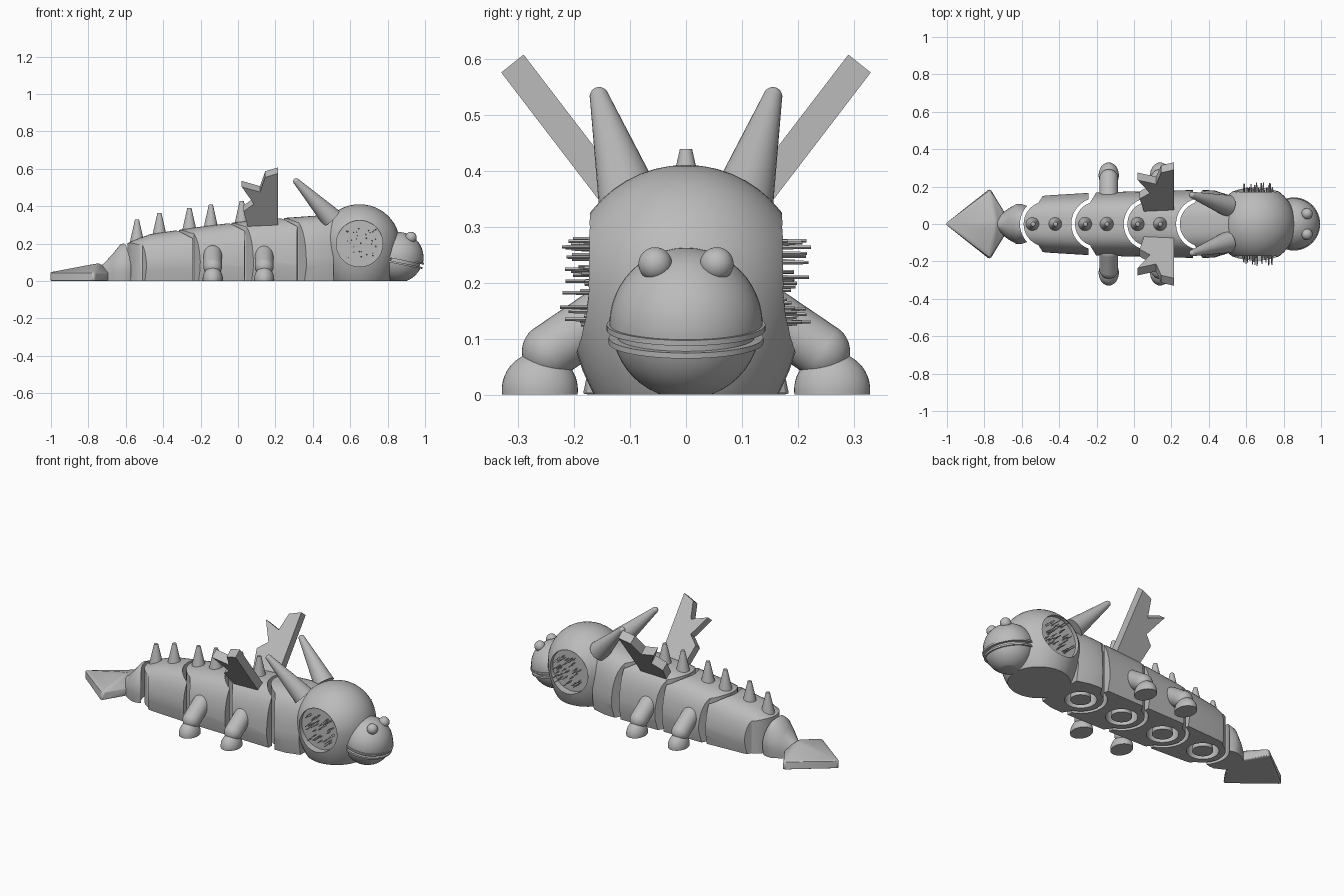
import bpy, bmesh, math, random
from mathutils import Vector, Matrix

random.seed(4)
old = bpy.data.objects.get("Cube")
if old:
    bpy.data.objects.remove(old, do_unlink=True)

grey = bpy.data.materials.new("plain grey")
grey.use_nodes = True
grey.diffuse_color = (0.5, 0.5, 0.5, 1)
grey.node_tree.nodes["Principled BSDF"].inputs["Base Color"].default_value = (0.5, 0.5, 0.5, 1)


def activate(obj):
    bpy.ops.object.select_all(action='DESELECT')
    obj.select_set(True)
    bpy.context.view_layer.objects.active = obj


def smooth(obj, angle=35):
    activate(obj)
    bpy.ops.object.shade_smooth_by_angle(angle=math.radians(angle))


def finish(name, bm):
    bmesh.ops.recalc_face_normals(bm, faces=bm.faces[:])
    mesh = bpy.data.meshes.new(name)
    bm.to_mesh(mesh)
    bm.free()
    mesh.materials.append(grey)
    obj = bpy.data.objects.new(name, mesh)
    bpy.context.collection.objects.link(obj)
    smooth(obj)
    return obj


def boolean(obj, tool, operation):
    tool.hide_render = True
    mod = obj.modifiers.new("cut", 'BOOLEAN')
    mod.operation, mod.solver, mod.object = operation, 'EXACT', tool
    activate(obj)
    bpy.ops.object.modifier_apply(modifier=mod.name)
    bpy.data.objects.remove(tool, do_unlink=True)
    smooth(obj)


def add_ball(bm, center, size):
    m = Matrix.Translation(center) @ Matrix.Diagonal((*size, 1))
    bmesh.ops.create_uvsphere(bm, u_segments=40, v_segments=24, radius=1, matrix=m)


def add_rod(bm, p, q, r1, r2, sides=24):
    p, q = Vector(p), Vector(q)
    d = q - p
    m = Matrix.Translation((p + q) / 2) @ d.to_track_quat('Z', 'Y').to_matrix().to_4x4()
    bmesh.ops.create_cone(bm, cap_ends=True, segments=sides, radius1=r1, radius2=r2,
                          depth=d.length, matrix=m)


def rod(name, p, q, r1, r2, sides=24):
    bm = bmesh.new()
    add_rod(bm, p, q, r1, r2, sides)
    return finish(name, bm)


def slice_off(bm, point, normal):
    # Removes everything on the normal's side and closes the cut
    cut = bmesh.ops.bisect_plane(bm, geom=bm.verts[:] + bm.edges[:] + bm.faces[:],
                                 plane_co=point, plane_no=normal, clear_outer=True)
    edges = [e for e in cut['geom_cut'] if isinstance(e, bmesh.types.BMEdge)]
    bmesh.ops.holes_fill(bm, edges=edges)


def prism(name, points, offset):
    bm = bmesh.new()
    low = [bm.verts.new(p) for p in points]
    high = [bm.verts.new(Vector(p) + Vector(offset)) for p in points]
    bm.faces.new(low)
    bm.faces.new(high)
    for i in range(len(low)):
        j = (i + 1) % len(low)
        bm.faces.new((low[i], low[j], high[j], high[i]))
    return finish(name, bm)


def loft(name, stations, power, steps=28):
    # Flat-bottomed domed sections along x, each given as x, half width, height
    bm = bmesh.new()
    rings = []
    for x, w, h in stations:
        ring = []
        for i in range(steps + 1):
            a = math.pi * i / steps
            c, s = math.cos(a), max(0, math.sin(a))
            z = h * s ** (2 / power)
            y = math.copysign(w * abs(c) ** (2 / power), c) * (0.9 + 0.1 * min(1, z / 0.08))
            ring.append(bm.verts.new((x, y, z)))
        rings.append(ring)
    for a, b in zip(rings, rings[1:]):
        for i in range(steps + 1):
            j = (i + 1) % (steps + 1)
            bm.faces.new((a[i], a[j], b[j], b[i]))
    bm.faces.new(rings[0])
    bm.faces.new(rings[-1])
    return finish(name, bm)


def arc(cx, r, a0, a1, n=20):
    angles = [math.radians(a0 + (a1 - a0) * i / n) for i in range(n + 1)]
    return [(cx + r * math.cos(a), r * math.sin(a), -0.1) for a in angles]


def hinged(name, stations, power, front, back):
    # Hollow arc faces the joint ahead, rounded end sits on the joint behind
    obj = loft(name, stations, power)
    plan = []
    if front is None:
        plan += [(0.6, 0.3, -0.1), (0.6, -0.3, -0.1)]
    else:
        plan += [(front - 0.055, 0.3, -0.1)] + arc(front, 0.14, 110, 250)
        plan += [(front - 0.055, -0.3, -0.1)]
    if back is None:
        plan += [(-0.9, -0.3, -0.1), (-0.9, 0.3, -0.1)]
    else:
        plan += [(back, -0.3, -0.1), (back, -0.18, -0.1)] + arc(back, 0.12, 250, 110)
        plan += [(back, 0.18, -0.1), (back, 0.3, -0.1)]
    boolean(obj, prism("plan_cutter", plan, (0, 0, 0.8)), 'INTERSECT')
    if back is not None:
        # Round socket underneath with its pin
        boolean(obj, rod("socket_cutter", (back, 0, -0.05), (back, 0, 0.1), 0.085, 0.085, 32),
                'DIFFERENCE')
        rod(name + "_pin", (back, 0, 0), (back, 0, 0.12), 0.055, 0.045, 32)
    return obj


# Body segments and neck
body = [(-0.62, 0.12, 0.19), (-0.55, 0.14, 0.22), (-0.47, 0.155, 0.25), (-0.2, 0.172, 0.29),
        (0.08, 0.178, 0.325), (0.36, 0.183, 0.345), (0.43, 0.18, 0.35), (0.51, 0.155, 0.355)]
joints = [0.365, 0.085, -0.195, -0.47]
hinged("neck", body, 3, None, joints[0])
for i, label in enumerate(("front", "middle", "rear")):
    hinged(label + "_body_segment", body, 3, joints[i], joints[i + 1])

# Tail and arrow-shaped fin
tail = [(-0.77, 0.025, 0.07), (-0.72, 0.05, 0.09), (-0.67, 0.09, 0.145), (-0.63, 0.112, 0.195),
        (-0.6, 0.112, 0.205), (-0.54, 0.09, 0.19)]
hinged("tail_link", tail, 2.3, joints[3], None)

bm = bmesh.new()
outline = [(-1.01, 0), (-0.77, 0.19), (-0.685, 0.05), (-0.685, -0.05), (-0.77, -0.19)]
for x, y in outline:
    bm.verts.new((x, y, 0))
    bm.verts.new((x, y * 0.95, 0.045))
for x, z in ((-0.8, 0.085), (-0.74, 0.095)):
    bm.verts.new((x, 0.02, z))
    bm.verts.new((x, -0.02, z))
bmesh.ops.convex_hull(bm, input=bm.verts[:])
fin = finish("tail_fin", bm)
bevel = fin.modifiers.new("soft edges", 'BEVEL')
bevel.width, bevel.segments = 0.012, 3

# Head with flat base and round side recesses
bm = bmesh.new()
add_ball(bm, (0, 0, 0), (0.215, 0.213, 0.21))
for v in bm.verts:
    v.co.z *= 1.5 if v.co.z < 0 else 1
bmesh.ops.translate(bm, verts=bm.verts[:], vec=(0.65, 0, 0.2))
slice_off(bm, (0, 0, 0), (0, 0, -1))
head = finish("head", bm)
for s in (-1, 1):
    boolean(head, rod("recess_cutter", (0.65, s * 0.15, 0.2), (0.65, s * 0.35, 0.2),
                      0.124, 0.124, 48), 'DIFFERENCE')

# Snout, jaw and lips around the sloping mouth
tilt = Matrix.Rotation(0.2, 4, 'Y')
up = tilt @ Vector((0, 0, 1))
mouth = Vector((0.855, 0, 0.12))
for name, radius, drop, side in (("snout", 0.137, 0, -1), ("lower_jaw", 0.133, 0.024, 1)):
    level = mouth - up * drop
    bm = bmesh.new()
    add_ball(bm, (0.855, 0, 0.125), (radius, radius, radius))
    slice_off(bm, level, up * side)
    slice_off(bm, (0, 0, 0), (0, 0, -1))
    finish(name, bm)
    lip = bmesh.new()
    add_rod(lip, level - up * 0.005, level + up * 0.005, radius + 0.005, radius + 0.005, 48)
    finish(name + "_lip", lip)
rod("mouth_core", mouth - up * 0.03, mouth, 0.122, 0.122, 40)

# Back spikes
for i, (x, z) in enumerate([(-0.54, 0.22), (-0.42, 0.255), (-0.26, 0.283), (-0.145, 0.3),
                            (0.02, 0.32), (0.14, 0.33)]):
    rod(f"back_spike_{i + 1}", (x, 0, z - 0.02), (x, 0, z + 0.108), 0.04, 0.011)

# Paired parts: horns, nostrils, legs, wings and bristles
for s, side in ((1, "left"), (-1, "right")):
    bm = bmesh.new()
    tip = (0.312, s * 0.155, 0.532)
    add_rod(bm, (0.5, s * 0.098, 0.335), tip, 0.058, 0.017, 32)
    add_ball(bm, tip, (0.017, 0.017, 0.017))
    finish(side + "_horn", bm)

    bm = bmesh.new()
    add_ball(bm, (0.925, s * 0.055, 0.233), (0.03, 0.03, 0.03))
    finish(side + "_nostril", bm)

    for label, x in (("rear", -0.135), ("front", 0.14)):
        bm = bmesh.new()
        hip, ankle = (x, s * 0.15, 0.14), (x, s * 0.243, 0.077)
        add_rod(bm, hip, ankle, 0.05, 0.05, 32)
        for p in (hip, ankle):
            add_ball(bm, p, (0.05, 0.05, 0.05))
        finish(f"{side}_{label}_leg", bm)
        bm = bmesh.new()
        add_ball(bm, (x, s * 0.261, 0.008), (0.054, 0.068, 0.068))
        slice_off(bm, (0, 0, 0), (0, 0, -1))
        finish(f"{side}_{label}_foot", bm)

    shape = [(0.215, -0.08), (0.215, 0.296), (0.145, 0.27), (0.118, 0.17), (0.02, 0.205),
             (0.085, 0.09), (0.03, 0.04), (0.055, -0.08)]
    prism(side + "_wing", [(x, s * (0.15 + 0.608 * t), 0.34 + 0.794 * t) for x, t in shape],
          (0, -0.04 * s, 0.032))

    bm = bmesh.new()
    for _ in range(34):
        x, z = random.uniform(0.58, 0.74), random.uniform(0.115, 0.28)
        add_rod(bm, (x, s * 0.148, z), (x, s * random.uniform(0.18, 0.225), z),
                0.004, 0.003, 4)
    finish(side + "_bristles", bm)
